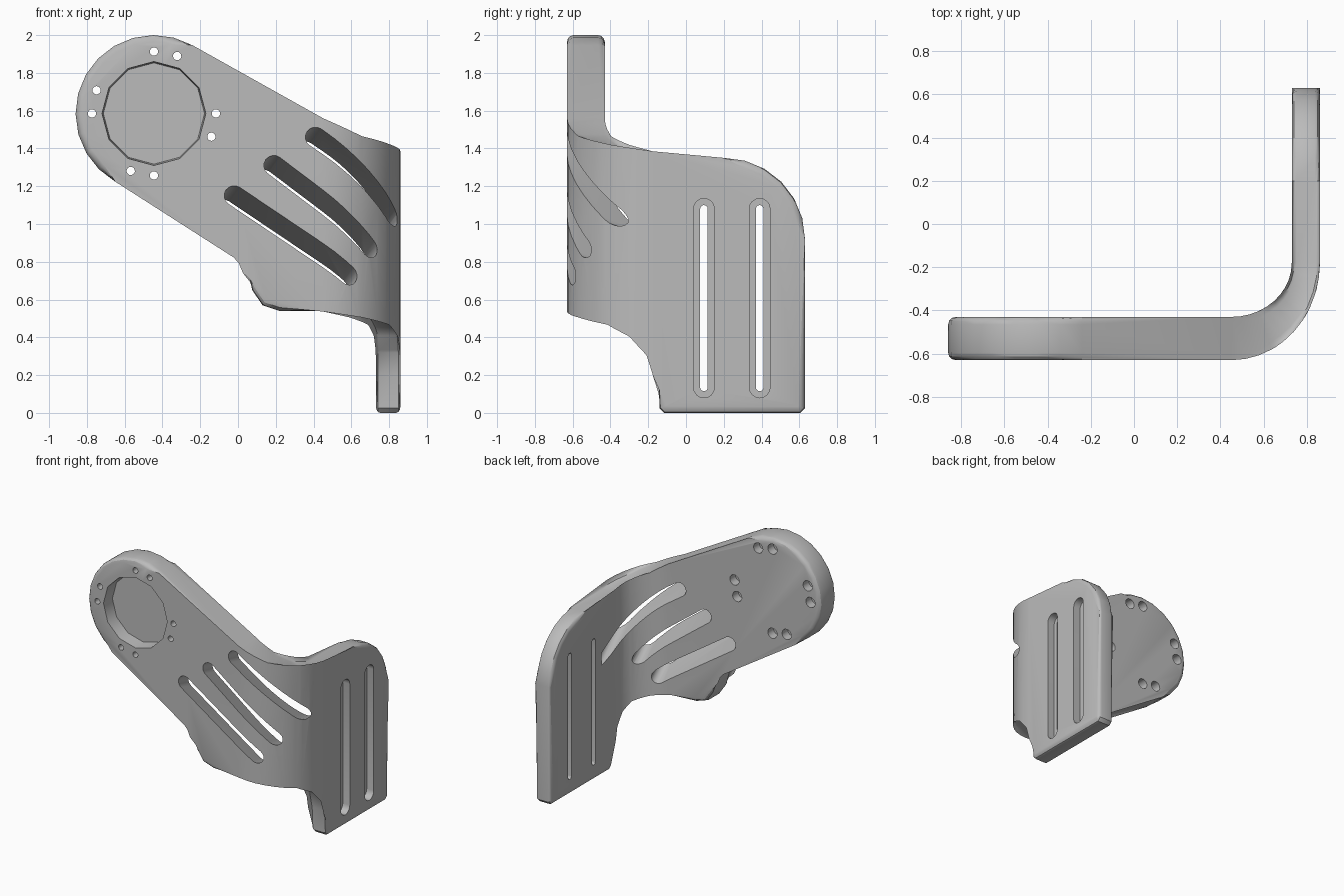
import bpy, bmesh
from math import sin, cos, pi, radians, hypot, atan2
from mathutils import Vector

cube = bpy.data.objects.get("Cube")
if cube:
    bpy.data.objects.remove(cube, do_unlink=True)

grey = bpy.data.materials.new("plain grey")
grey.use_nodes = True
COLOUR = (0.5, 0.5, 0.5, 1)
grey.diffuse_color = COLOUR
grey.node_tree.nodes["Principled BSDF"].inputs["Base Color"].default_value = COLOUR


def arc(cx, cz, r, start, end, n):
    """Points on an arc, angles in degrees."""
    angles = [radians(start + (end - start) * i / n) for i in range(n + 1)]
    return [(cx + r * cos(a), cz + r * sin(a)) for a in angles]


def capsule(a, b, r, n=8):
    """Outline of a round-ended slot between two centres."""
    turn = atan2(b[1] - a[1], b[0] - a[0]) * 180 / pi
    return arc(*b, r, turn - 90, turn + 90, n) + arc(*a, r, turn + 90, turn + 270, n)


def loft(bm, ring_a, ring_b):
    """Closed solid between two matching rings."""
    va = [bm.verts.new(p) for p in ring_a]
    vb = [bm.verts.new(p) for p in ring_b]
    bm.faces.new(va)
    bm.faces.new(vb[::-1])
    for i in range(len(va)):
        j = (i + 1) % len(va)
        bm.faces.new((va[j], va[i], vb[i], vb[j]))


def finish(bm, name):
    bmesh.ops.recalc_face_normals(bm, faces=bm.faces)
    mesh = bpy.data.meshes.new(name)
    bm.to_mesh(mesh)
    bm.free()
    mesh.materials.append(grey)
    obj = bpy.data.objects.new(name, mesh)
    bpy.context.collection.objects.link(obj)
    return obj


def along_y(outline, y):
    return [(x, y, z) for x, z in outline]


def along_x(outline, x):
    return [(x, y, z) for y, z in outline]


# Unfolded outline of the bent plate: u runs along the front, then round the bend
HEAD = (-0.445, 1.585)
BEND_START, BEND_END = 0.45, 1.0
outline = arc(*HEAD, 0.415, 240.5, 60.5, 12)
outline += [(0.45, 1.56), (0.633, 1.465), (0.817, 1.385), (1.0, 1.35)]
outline += arc(1.38, 0.92, 0.43, 90, 0, 6)
outline += [(1.81, 0.025), (1.785, 0), (1.065, 0), (1.04, 0.025), (1.04, 0.2)]
outline += [(1.01, 0.32), (0.93, 0.43), (0.82, 0.5), (0.64, 0.54)]
outline += [(0.22, 0.54), (0.13, 0.57), (0.075, 0.65), (0.06, 0.75), (0.035, 0.81), (0, 0.85)]

bm = bmesh.new()
loft(bm, along_y(outline, 0), along_y(outline, 0.2))
rims = [e for e in bm.edges if abs(e.verts[0].co.y - e.verts[1].co.y) < 0.001]
bmesh.ops.bevel(bm, geom=rims, offset=0.035, segments=3, profile=0.5, affect='EDGES')
STEPS = 10
for i in range(STEPS + 1):
    u = BEND_START + (BEND_END - BEND_START) * i / STEPS
    bmesh.ops.bisect_plane(bm, geom=bm.verts[:] + bm.edges[:] + bm.faces[:],
                           dist=0.0005, plane_co=(u, 0, 0), plane_no=(1, 0, 0))

# Fold the plate; it thins from the front wing to the side wing
for v in bm.verts:
    u, t, z = v.co.x, v.co.y / 0.2, v.co.z
    turn = min(max((u - BEND_START) / (BEND_END - BEND_START), 0), 1) * pi / 2
    rx, ry = 0.41 - 0.13 * t, 0.45 - 0.2 * t
    x = min(u, BEND_START) + rx * sin(turn)
    y = -0.18 - ry * cos(turn) + max(u - BEND_END, 0)
    v.co = Vector((x, y, z))
bracket = finish(bm, "bent_bracket")
bpy.context.view_layer.objects.active = bracket
bracket.select_set(True)


def carve(bm, name):
    """Subtract a cutter from the bracket, then discard it."""
    cutter = finish(bm, name)
    cutter.hide_render = True
    mod = bracket.modifiers.new(name, 'BOOLEAN')
    mod.operation, mod.solver, mod.object = 'DIFFERENCE', 'EXACT', cutter
    bpy.ops.object.modifier_apply(modifier=mod.name)
    bpy.data.objects.remove(cutter, do_unlink=True)


# Shallow twelve-sided recess in the head
bm = bmesh.new()
loft(bm, along_y(arc(*HEAD, 0.28, 0, 330, 11), -0.7), along_y(arc(*HEAD, 0.268, 0, 330, 11), -0.53))
carve(bm, "recess_cutter")

# Paired screw holes round the recess, counterbored at the back
bolts = [arc(*HEAD, 0.328, a, a, 1)[0] for a in (90, 68, 158, 180, 0, -22, 248, 270)]
for name, r, start in (("screw_cutter", 0.022, -0.7), ("counterbore_cutter", 0.04, -0.5)):
    bm = bmesh.new()
    for c in bolts:
        ring = arc(*c, r, 0, 345, 15)
        loft(bm, along_y(ring, start), along_y(ring, -0.35))
    carve(bm, name)

# Three vents that slant down towards the back and run into the bend
SLANT = Vector((-0.275, 0, -0.375))
bm = bmesh.new()
for a, b in (((-0.02, 1.15), (0.59, 0.74)), ((0.19, 1.31), (0.72, 0.91)), ((0.41, 1.46), (0.88, 1.14))):
    ring = capsule(a, b, 0.053)
    rings = [[Vector(p) + SLANT * (y + 0.63) for p in along_y(ring, y)] for y in (-0.75, 0.0)]
    loft(bm, *rings)
carve(bm, "vent_cutter")

# Two stepped strap slots in the side wing
for name, r, inner in (("slot_step_cutter", 0.055, 0.80), ("slot_cutter", 0.02, 0.6)):
    bm = bmesh.new()
    for y in (0.095, 0.39):
        ring = capsule((y, 0.135), (y, 1.08), r)
        loft(bm, along_x(ring, 0.95), along_x(ring, inner))
    carve(bm, name)

bpy.ops.object.shade_smooth_by_angle(angle=radians(30))
